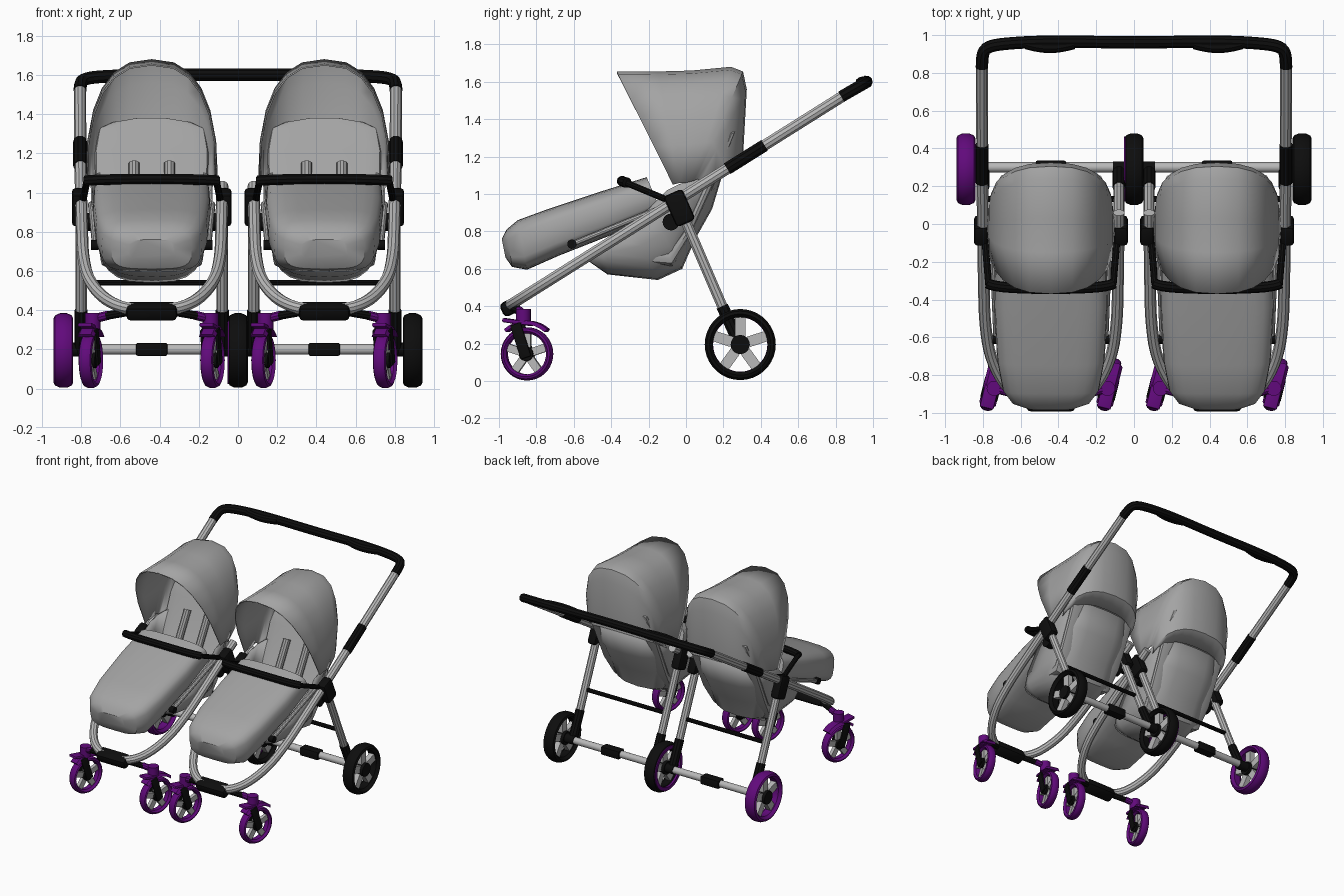
import bpy, bmesh
from math import sin, cos, pi, radians, copysign
from mathutils import Matrix, Vector

if "Cube" in bpy.data.objects:
    bpy.data.objects.remove(bpy.data.objects["Cube"])


def material(name, rgb):
    m = bpy.data.materials.new(name)
    m.diffuse_color = (*rgb, 1)
    m.use_nodes = True
    m.node_tree.nodes["Principled BSDF"].inputs["Base Color"].default_value = m.diffuse_color
    return m


BLACK = material("black", (0.004, 0.004, 0.004))
PURPLE = material("purple", (0.12, 0.003, 0.20))
FABRIC = material("grey_fabric", (0.37, 0.37, 0.37))
METAL = material("grey_metal", (0.48, 0.48, 0.48))
T = Matrix.Translation


def finish(name, bm, mat=None, M=None):
    bmesh.ops.recalc_face_normals(bm, faces=bm.faces)
    me = bpy.data.meshes.new(name)
    bm.to_mesh(me)
    bm.free()
    if M:
        me.transform(M)
    me.materials.append(mat or METAL)
    ob = bpy.data.objects.new(name, me)
    bpy.context.collection.objects.link(ob)
    return ob


def box(name, M, size, mat=None, bevel=0.0):
    bm = bmesh.new()
    bmesh.ops.create_cube(bm, size=1, matrix=Matrix.Diagonal((*size, 1)))
    if bevel:
        bmesh.ops.bevel(bm, geom=bm.edges[:], offset=bevel, segments=2, affect='EDGES', profile=0.5)
    return finish(name, bm, mat, M)


def cyl(name, M, r, depth, mat=None, axis='X'):
    bm = bmesh.new()
    R = Matrix.Rotation(pi / 2, 4, 'Y') if axis == 'X' else Matrix()
    bmesh.ops.create_cone(bm, cap_ends=True, segments=20, radius1=r, radius2=r, depth=depth, matrix=R)
    return finish(name, bm, mat, M)


def tube(name, pts, r, mat=None):
    """Straight tube for two points, smoothly bent tube for more."""
    cu = bpy.data.curves.new(name, 'CURVE')
    cu.dimensions = '3D'
    cu.bevel_depth, cu.bevel_resolution, cu.use_fill_caps = r, 3, True
    sp = cu.splines.new('POLY' if len(pts) == 2 else 'NURBS')
    sp.points.add(len(pts) - 1)
    for p, co in zip(sp.points, pts):
        p.co = (*co, 1)
    if len(pts) > 2:
        sp.order_u = 3
        sp.use_endpoint_u = True
        sp.resolution_u = 4
    cu.materials.append(mat or METAL)
    ob = bpy.data.objects.new(name, cu)
    bpy.context.collection.objects.link(ob)
    bpy.ops.object.select_all(action='DESELECT')
    ob.select_set(True)
    bpy.context.view_layer.objects.active = ob
    bpy.ops.object.convert(target='MESH')


def revolve(name, M, profile, mat, n=36, a0=0, a1=360):
    """Turn a closed (radius, x) profile about the x axis."""
    bm = bmesh.new()
    full = a1 - a0 == 360
    rows = []
    for i in range(n if full else n + 1):
        a = radians(a0 + (a1 - a0) * i / n)
        rows.append([bm.verts.new((x, r * cos(a), r * sin(a))) for r, x in profile])
    skin(bm, rows + rows[:1] if full else rows, True, not full)
    return finish(name, bm, mat, M)


def skin(bm, rows, closed, caps):
    k = len(rows[0])
    for A, B in zip(rows, rows[1:]):
        for j in range(k if closed else k - 1):
            bm.faces.new((A[j], A[(j + 1) % k], B[(j + 1) % k], B[j]))
    if caps:
        bm.faces.new(rows[0])
        bm.faces.new(rows[-1])


def loft(name, u, rings, e, n, arch=False):
    """Superellipse rings (or arches) between side-view points p and q, half width w."""
    bm = bmesh.new()
    rows = []
    for p, q, w in rings:
        p, q = Vector((0, *p)), Vector((0, *q))
        row = []
        for i in range(n + 1 if arch else n):
            a = pi * i / n * (1 if arch else 2)
            c, s = (copysign(abs(f) ** (2 / e), f) for f in (cos(a), sin(a)))
            pos = p.lerp(q, s) if arch else p.lerp(q, 0.5 - s / 2)
            row.append(bm.verts.new(pos + Vector((u + w * c, 0, 0))))
        rows.append(row)
    skin(bm, rows, not arch, not arch)
    ob = finish(name, bm, FABRIC)
    if arch:
        ob.modifiers.new("thickness", 'SOLIDIFY').thickness = 0.008
    return ob


def wheel(name, M, r, hw, tyre):
    half = [(.77, .55), (.86, 1), (.94, .85), (1, .35)]
    prof = [(r * a, hw * b) for a, b in half] + [(r * a, -hw * b) for a, b in reversed(half)]
    revolve(name + "_tyre", M, prof, tyre)
    cyl(name + "_hub", M, r * .27, hw * 1.7, BLACK)
    for i in range(5):
        box(name + "_spoke", M @ Matrix.Rotation(2 * pi * i / 5, 4, 'X') @ T((0, 0, r * .52)),
            (hw * .8, r * .3, r * .56))


def zt(y):  # height of the sloping frame at depth y
    return .40 + .628 * (y + .95)


def on_frame(x, y):
    return (x, y, zt(y))


def leg(x, z):  # point on a rear leg at height z
    return (x, -.03 + (.92 - z) * .43, z)


for u in (-.44, .44):
    o = 1 if u > 0 else -1
    # U-shaped frame, long on the outside
    bend = [(.355, -.35), (.35, -.52), (.325, -.70), (.25, -.85), (.16, -.925), (.06, -.95)]
    path = [(.365, .85), (.365, .3)] + bend + [(-x, y) for x, y in reversed(bend)] + [(-.36, .06)]
    tube("frame_tube", [on_frame(u + o * x, y) for x, y in path], .031)
    tube("fold_collar", [on_frame(u + o * .365, .22), on_frame(u + o * .365, .42)], .035, BLACK)
    # Front footplate
    box("front_footplate", T((u, -.94, .395)) @ Matrix.Rotation(radians(25), 4, 'X'),
        (.26, .10, .08), BLACK, .025)
    # Rear axle
    cyl("rear_axle", T((u, .30, .2)), .027, .72)
    box("axle_block", T((u, .30, .2)), (.16, .07, .065), BLACK, .008)
    tube("cross_bar", [leg(u - .36, .54), leg(u + .36, .54)], .016, BLACK)
    # Fabric seat parts
    loft("canopy", u, [((-.07, 1.05), (-.37, 1.655), .335), ((-.03, 1.06), (-.15, 1.655), .338),
                       ((0, 1.06), (.03, 1.66), .338), ((.04, 1.07), (.24, 1.68), .335),
                       ((.06, 1.08), (.305, 1.655), .33), ((.08, 1.07), (.325, 1.56), .325),
                       ((.08, 1.05), (.305, 1.2), .315), ((.06, 1.02), (.21, 1.12), .31)], 2.5, 12, True)
    loft("seat_shell", u, [((-.48, .71), (-.52, .64), .22), ((-.42, .76), (-.42, .57), .25),
                           ((-.30, .85), (-.15, .54), .28), ((-.20, .92), (-.02, .60), .30),
                           ((-.15, .97), (.05, .76), .31), ((-.10, 1.02), (.14, .92), .31),
                           ((-.04, 1.05), (.2, 1.12), .315)], 3, 12, True)
    loft("footmuff", u, [((-.21, 1.09), (-.13, .90), .295), ((-.45, 1.015), (-.40, .78), .30),
                         ((-.75, .915), (-.68, .67), .285), ((-.90, .86), (-.85, .595), .255),
                         ((-.96, .81), (-.93, .61), .205), ((-.985, .76), (-.965, .66), .12)], 3.6, 24)
    loft("seat_cushion", u, [((-.42, .72), (-.42, .64), .22), ((-.1, .70), (-.07, .61), .26),
                             ((-.02, .80), (.03, .78), .28), ((.17, 1.22), (.22, 1.20), .29),
                             ((.225, 1.33), (.265, 1.32), .27), ((.245, 1.36), (.28, 1.355), .2),
                             ((.255, 1.38), (.28, 1.375), .08)], 4, 20)
    # Bumper bar
    tube("bumper_bar", [(u - .335, -.315, 1.06), (u - .30, -.335, 1.065), (u, -.345, 1.07),
                        (u + .30, -.335, 1.065), (u + .335, -.315, 1.06)], .028, BLACK)
    for s in (-1, 1):
        x = u + s * .36
        tube("bumper_arm", [(x - s * .01, -.08, .96), (x - s * .03, -.32, 1.06)], .018, BLACK)
        tube("harness_strap", [(u + s * .09, -.03, .88), (u + s * .09, .12, 1.15)], .028, FABRIC)
        # Folding joints
        box("joint_hub", T((x + s * .01, -.035, .925)) @ Matrix.Rotation(radians(24), 4, 'X'),
            (.075, .11, .18), BLACK, .02)
        cyl("joint_knob", T((x - s * .04, -.08, .85)), .045, .06, BLACK)
        tube("seat_rail", [(u + s * .31, -.1, .94), (u + s * .29, -.6, .735)], .015)
        cyl("rail_end", T((u + s * .29, -.61, .732)), .025, .04, BLACK)
        # Rear legs
        tube("rear_leg", [leg(x, .92), leg(x, .38)], .029)
        tube("rear_leg_foot", [leg(x, .40), (x, .29, .19)], .034, BLACK)
        cyl("axle_end", T((x + s * .02, .295, .2)), .036, .10, BLACK)
        # Front caster arm, fork, fender and wheel
        px = u + s * .30
        tube("caster_arm", [(px, -.87, .355), (u + s * .22, -.89, .375)], .024, PURPLE)
        tube("caster_arm_inner", [(u + s * .23, -.89, .372), (u + s * .1, -.93, .395)], .022, BLACK)
        W = T((u + s * .31, -.85, .145)) @ Matrix.Rotation(radians(-14), 4, 'Z')
        cyl("caster_pivot", T((px, -.87, .345)), .04, .08, PURPLE, 'Z')
        revolve("fender", W, [(.158, -.045), (.158, .045), (.178, .03), (.178, -.03)], PURPLE, 8, 48, 132)
        box("fender_plate", W @ T((0, -.05, .17)) @ Matrix.Rotation(radians(-8), 4, 'X'),
            (.075, .16, .022), PURPLE, .008)
        for f in (-1, 1):
            box("front_fork", W @ T((f * .04, -.025, .07)) @ Matrix.Rotation(radians(18), 4, 'X'),
                (.014, .06, .19), BLACK, .005)
        wheel("front_wheel", W, .142, .034, PURPLE)

# Rear wheels
for x, tyre in ((-.89, PURPLE), (0, BLACK), (.89, BLACK)):
    wheel("rear_wheel", T((x, .29, .195)), .19, .05, tyre)
revolve("middle_wheel_trim", T((-.045, .29, .195)),
        [(.145, -.008), (.172, -.008), (.172, .008), (.145, .008)], PURPLE)

# Push handle with grips
side = [(.805, .83, 1.52), (.805, .89, 1.555), (.785, .935, 1.58), (.70, .955, 1.592), (.45, .968, 1.60)]
tube("push_handle", side + [(0, .96, 1.60)] + [(-x, y, z) for x, y, z in reversed(side)], .033, BLACK)
for s in (-1, 1):
    tube("handle_grip", [(s * .57, .955, 1.597), (s * .5, .935, 1.595), (s * .39, .935, 1.595),
                         (s * .32, .955, 1.6)], .03, BLACK)

# Smooth shading with sharp creases
bpy.ops.object.select_all(action='SELECT')
bpy.ops.object.shade_smooth_by_angle(angle=radians(35))
